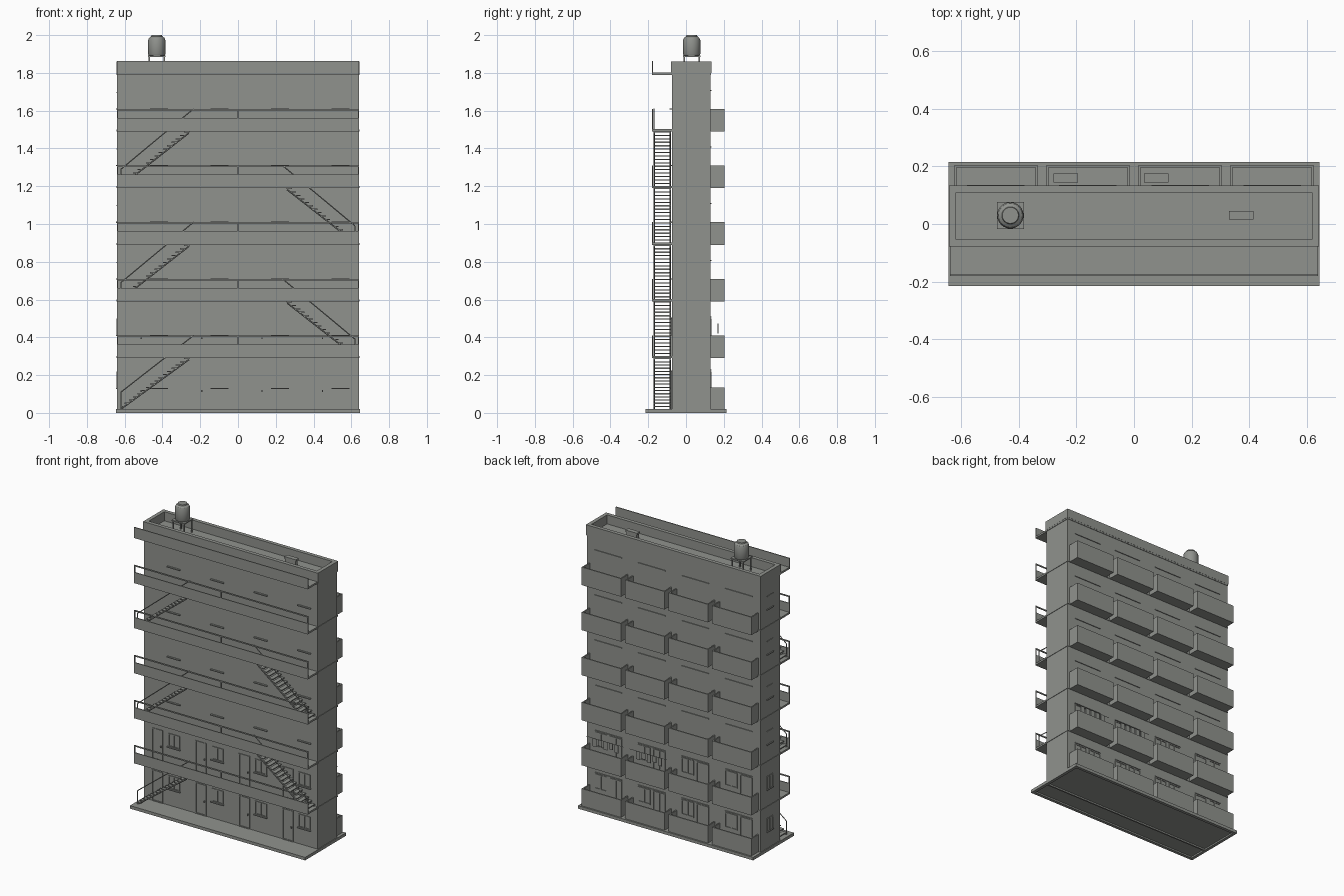
import bpy, bmesh
from mathutils import Vector

cube = bpy.data.objects.get("Cube")
if cube:
    bpy.data.objects.remove(cube)

grey = bpy.data.materials.new("concrete grey")
grey.use_nodes = True
colour = (0.28, 0.29, 0.27, 1)
grey.diffuse_color = colour
grey.node_tree.nodes["Principled BSDF"].inputs["Base Color"].default_value = colour

W, FRONT, BACK = 0.64, -0.075, 0.13
STOREY, FLOOR = 0.3, 0.29
levels = [FLOOR + STOREY * i for i in range(6)]
floors = [0.02] + [z + 0.01 for z in levels[:5]]
units = [-0.48 + 0.32 * i for i in range(4)]


def finish(name, bm):
    mesh = bpy.data.meshes.new(name)
    bm.to_mesh(mesh)
    bm.free()
    mesh.materials.append(grey)
    obj = bpy.data.objects.new(name, mesh)
    bpy.context.collection.objects.link(obj)
    return obj


def part(name, boxes):
    """One object from boxes given as x0, x1, y0, y1, z0, z1."""
    bm = bmesh.new()
    for x0, x1, y0, y1, z0, z1 in boxes:
        verts = bmesh.ops.create_cube(bm, size=1)["verts"]
        for v in verts:
            v.co = Vector(((x0 + x1) / 2 + v.co.x * (x1 - x0),
                           (y0 + y1) / 2 + v.co.y * (y1 - y0),
                           (z0 + z1) / 2 + v.co.z * (z1 - z0)))
    return finish(name, bm)


def ring(x0, x1, y0, y1, z0, z1, t):
    """Four walls around a rectangle in plan."""
    return [(x0, x1, y0, y0 + t, z0, z1), (x0, x1, y1 - t, y1, z0, z1),
            (x0, x0 + t, y0 + t, y1 - t, z0, z1), (x1 - t, x1, y0 + t, y1 - t, z0, z1)]


def frame(x0, x1, z0, z1, y, out, mullions=1, t=0.006):
    """Frame standing on a wall at y, with evenly spaced uprights."""
    a, b = sorted((y - out * 0.01, y + out * 0.004))
    bars = [(x0, x1, a, b, z0, z0 + t), (x0, x1, a, b, z1 - t, z1)]
    for i in range(mullions + 2):
        x = x0 + (x1 - x0 - t) * i / (mullions + 1)
        bars.append((x, x + t, a, b, z0, z1))
    return bars


def sill(x0, x1, z, y, out):
    a, b = sorted((y, y + out * 0.012))
    return (x0 - 0.005, x1 + 0.005, a, b, z - 0.006, z)


def rod(bm, p, q, r=0.003):
    """Thin round bar between two points."""
    p, q = Vector(p), Vector(q)
    verts = bmesh.ops.create_cone(bm, cap_ends=True, segments=6, radius1=r, radius2=r,
                                  depth=(q - p).length)["verts"]
    turn = (q - p).to_track_quat('Z', 'Y')
    for v in verts:
        v.co = turn @ v.co + (p + q) / 2


# Ground slab with a hollow underside
part("ground_slab", [(-0.645, 0.645, -0.215, 0.215, 0.01, 0.02)]
     + ring(-0.645, 0.645, -0.215, 0.215, 0, 0.01, 0.02)
     + [(-W, W, FRONT - 0.005, FRONT + 0.005, 0, 0.01)])

# Main block, storey bands and roof parapet
part("main_block", [(-W, W, FRONT, BACK, 0.015, 1.80)])
part("storey_bands", [(-W - 0.003, W + 0.003, FRONT - 0.003, BACK + 0.003, z, z + 0.01)
                      for z in levels])
part("roof_parapet", ring(-W - 0.004, W + 0.004, FRONT - 0.004, BACK + 0.004, 1.80, 1.86, 0.025))

# Front galleries: slab, solid parapet and a top rail
part("gallery_slabs", [(-W, W, -0.18, FRONT, z, z + 0.012) for z in levels])
part("gallery_parapets", [(-W, W, -0.18, -0.174, z, z + 0.072) for z in levels])
rails = []
for z in levels[:5]:
    rails.append((-W, W, -0.18, -0.174, z + 0.112, z + 0.12))
    rails += [(x - 0.003, x + 0.003, -0.18, -0.174, z + 0.07, z + 0.115) for x in (-W + 0.003, 0, W - 0.003)]
part("gallery_rails", rails)

# Open stairs that swap sides at each storey
STEPS = 16
for i in range(5):
    side = -1 if i % 2 == 0 else 1
    z0, z1 = floors[i], levels[i]
    xa, xb = side * 0.62, side * 0.26
    treads = []
    for k in range(STEPS):
        x = xa + (xb - xa) * (k + 0.5) / STEPS
        z = z0 + (z1 - z0) * (k + 1) / STEPS
        treads.append((x - 0.014, x + 0.014, -0.172, -0.08, z - 0.006, z))
    part(f"stair_treads_{i + 1}", treads)
    bm = bmesh.new()
    for y in (-0.168, -0.084):
        rod(bm, (xa, y, z0), (xb, y, z1 - 0.008), 0.004)
    rod(bm, (xa, -0.17, z0 + 0.09), (side * 0.235, -0.17, z1 + 0.12))
    rod(bm, (xa, -0.17, z0), (xa, -0.17, z0 + 0.09))
    finish(f"stair_rails_{i + 1}", bm)

# Doors and windows on the gallery side
frames, sills = [], []
for i, z in enumerate(floors):
    for u in units:
        wx0, wx1 = u + 0.02, u + 0.105
        sills.append(sill(wx0, wx1, z + 0.112, FRONT, -1))
        if i < 2:
            frames += frame(wx0, wx1, z + 0.112, z + 0.2, FRONT, -1)
            frames += frame(u - 0.1, u - 0.02, z, z + 0.205, FRONT, -1, 0)
            frames.append((u - 0.035, u - 0.029, FRONT - 0.01, FRONT, z + 0.09, z + 0.1))
part("front_frames", frames)
part("front_sills", sills)

# Balcony doors and windows at the back
frames = []
for i, z in enumerate(floors):
    for u in units:
        if i < 2:
            frames += frame(u - 0.1, u - 0.01, z, z + 0.2, BACK, 1)
            frames += frame(u + 0.01, u + 0.1, z + 0.1, z + 0.2, BACK, 1)
        frames.append((u - 0.1, u + 0.1, BACK, BACK + 0.005, z + 0.205, z + 0.21))
part("back_frames", frames)

# Windows on the right-hand end wall
ends = []
for i, z in enumerate(floors):
    ends.append((-W - 0.006, -W, -0.005, 0.065, z + 0.106, z + 0.112))
    if i < 2:
        for y in (0, 0.028, 0.055):
            ends.append((-W - 0.004, -W, y, y + 0.006, z + 0.112, z + 0.2))
    ends.append((-W - 0.004, -W, 0, 0.061, z + 0.194, z + 0.2))
part("end_windows", ends)

# Back balconies: floor, front wall and two side walls
T = 0.008
for i, z in enumerate([0.015] + levels[:5]):
    boxes = []
    for u in units:
        x0, x1, top = u - 0.145, u + 0.145, z + 0.12
        boxes += [(x0, x1, BACK, 0.205, z, z + 0.01), (x0, x1, 0.205 - T, 0.205, z, top),
                  (x0, x0 + T, BACK, 0.205 - T, z, top), (x1 - T, x1, BACK, 0.205 - T, z, top)]
    part(f"balconies_{i + 1}", boxes)

# Storage boxes on two upper balconies
part("balcony_boxes", [(x, x + 0.085, 0.145, 0.175, 1.5, 1.55) for x in (-0.28, 0.035)])

# Washing hung above two balconies
cloths = []
for u in units[2:]:
    cloths.append((u - 0.137, u + 0.137, 0.168, 0.17, 0.472, 0.474))
    for k in range(5):
        x = u - 0.1 + k * 0.04
        cloths.append((x, x + 0.028, 0.168, 0.171, 0.42 + 0.012 * (k % 2), 0.474))
part("washing", cloths)

# Rooftop vent
part("roof_vent", [(0.335, 0.41, 0.018, 0.042, 1.80, 1.84), (0.33, 0.415, 0.015, 0.045, 1.84, 1.852)])

# Water tank on a four-legged stand
TX, TY = -0.43, 0.03
stand = [(TX - 0.047, TX + 0.047, TY - 0.047, TY + 0.047, 1.884, 1.892)]
for sx in (-1, 1):
    for sy in (-1, 1):
        x, y = TX + sx * 0.04, TY + sy * 0.04
        stand.append((x - 0.004, x + 0.004, y - 0.004, y + 0.004, 1.80, 1.885))
part("tank_stand", stand)

bm = bmesh.new()
profile = [(0, 1.892), (0.042, 1.892), (0.046, 1.9), (0.046, 1.972), (0.041, 1.985), (0.03, 1.993),
           (0.028, 2.0), (0, 2.0)]
verts = [bm.verts.new((r, 0, z)) for r, z in profile]
edges = [bm.edges.new(pair) for pair in zip(verts, verts[1:])]
bmesh.ops.spin(bm, geom=verts + edges, cent=(0, 0, 0), axis=(0, 0, 1), angle=6.283185, steps=24)
bmesh.ops.remove_doubles(bm, verts=bm.verts, dist=0.0001)
bmesh.ops.recalc_face_normals(bm, faces=bm.faces)
tank = finish("water_tank", bm)
tank.location = (TX, TY, 0)
bpy.context.view_layer.objects.active = tank
tank.select_set(True)
bpy.ops.object.shade_smooth_by_angle()
